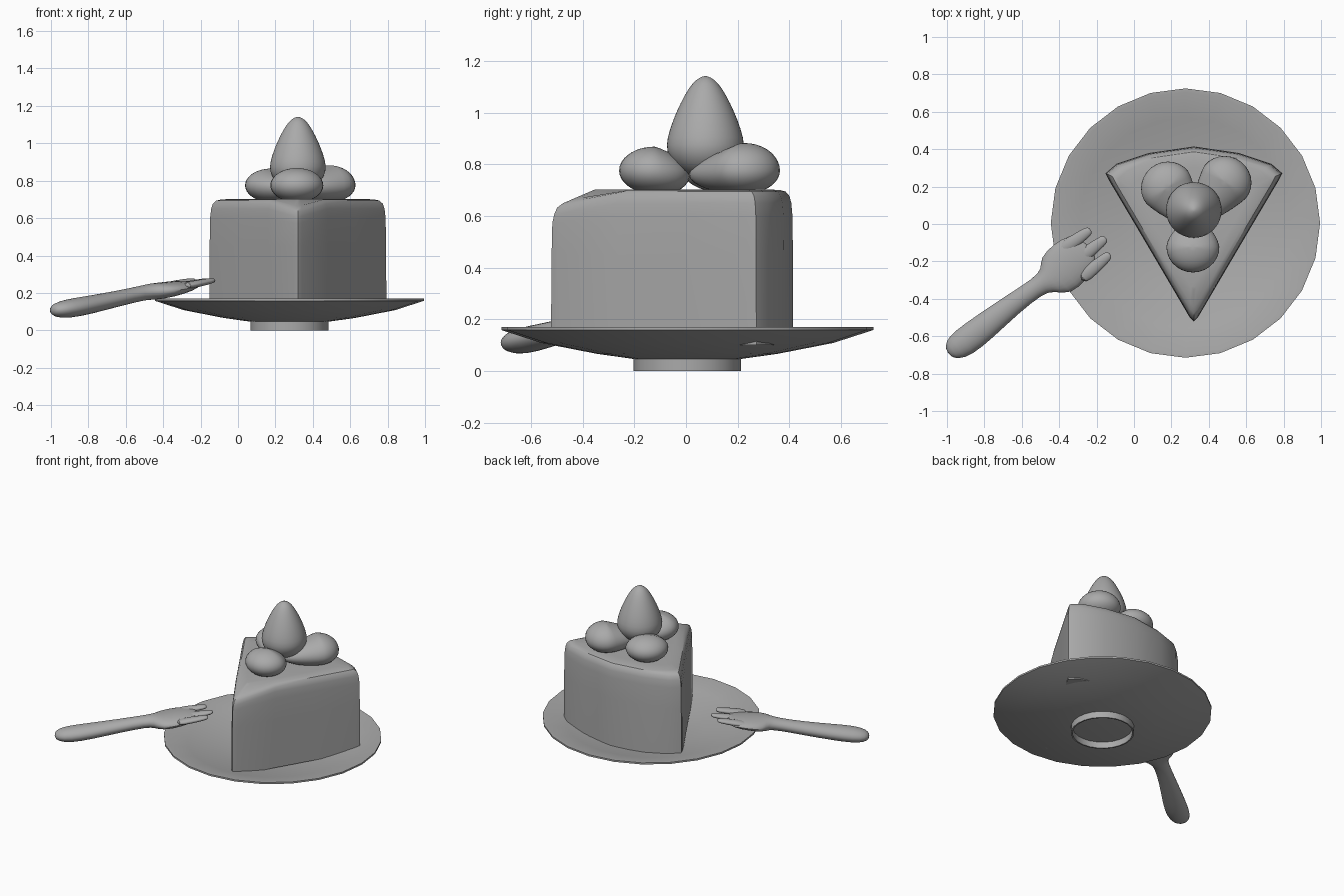
import bpy, bmesh, math
from mathutils import Vector

if "Cube" in bpy.data.objects:
    bpy.data.objects.remove(bpy.data.objects["Cube"], do_unlink=True)

clay = bpy.data.materials.new("clay grey")
clay.use_nodes = True
GREY = (0.4, 0.4, 0.4, 1)
clay.diffuse_color = GREY
clay.node_tree.nodes["Principled BSDF"].inputs["Base Color"].default_value = GREY


def finish(bm, name, angle=40, subdiv=0):
    bmesh.ops.remove_doubles(bm, verts=bm.verts, dist=1e-5)
    bmesh.ops.recalc_face_normals(bm, faces=bm.faces)
    mesh = bpy.data.meshes.new(name)
    bm.to_mesh(mesh)
    bm.free()
    mesh.materials.append(clay)
    obj = bpy.data.objects.new(name, mesh)
    bpy.context.collection.objects.link(obj)
    if subdiv:
        mod = obj.modifiers.new("smooth", "SUBSURF")
        mod.levels = mod.render_levels = subdiv
    bpy.ops.object.select_all(action="DESELECT")
    bpy.context.view_layer.objects.active = obj
    obj.select_set(True)
    bpy.ops.object.shade_smooth_by_angle(angle=math.radians(angle))
    return obj


def loft(name, rings, closed=False, angle=40, subdiv=0):
    """Skin rings of points; cap the ends, or join them when closed."""
    bm = bmesh.new()
    loops = [[bm.verts.new(p) for p in ring] for ring in rings]
    pairs = list(zip(loops, loops[1:]))
    if closed:
        pairs.append((loops[-1], loops[0]))
    for a, b in pairs:
        for i in range(len(a)):
            j = (i + 1) % len(a)
            bm.faces.new((a[i], a[j], b[j], b[i]))
    if not closed:
        bm.faces.new(loops[0])
        bm.faces.new(loops[-1])
    return finish(bm, name, angle, subdiv)


def turned(name, profile, centre, sides=24, closed=False, angle=40, subdiv=0):
    """Turn (radius, height) points about a vertical axis."""
    turns = [math.tau * i / sides for i in range(sides)]
    rings = [[(centre[0] + r * math.cos(t), centre[1] + r * math.sin(t), z)
              for t in turns] for r, z in profile]
    return loft(name, rings, closed, angle, subdiv)


def strip(name, stations, sides=12):
    """Loft flattened ovals along a path of (x, y, z, half width, half thickness)."""
    rings = []
    for k, (x, y, z, w, h) in enumerate(stations):
        a = Vector(stations[max(k - 1, 0)][:3])
        b = Vector(stations[min(k + 1, len(stations) - 1)][:3])
        ahead = (b - a).normalized()
        side = ahead.cross(Vector((0, 0, 1))).normalized()
        up = side.cross(ahead)
        rings.append([Vector((x, y, z)) + side * w * math.cos(t) + up * h * math.sin(t)
                      for t in (math.tau * i / sides for i in range(sides))])
    return loft(name, rings, angle=80, subdiv=1)


# Plate and its hollow foot
PLATE = (0.275, 0.005)
turned("plate", [(0.002, 0.075), (0.2, 0.078), (0.35, 0.095), (0.565, 0.137), (0.7, 0.17),
                 (0.72, 0.17), (0.72, 0.158), (0.565, 0.108), (0.35, 0.066),
                 (0.2, 0.045), (0.002, 0.045)], PLATE)
turned("plate_foot", [(0.208, 0.05), (0.208, 0), (0.198, 0), (0.198, 0.05)], PLATE, closed=True)

# Cake wedge: shrinking outlines towards a rounded top, dipping at the tip
half = [(0, -0.522), (0.022, -0.5), (0.16, -0.265), (0.31, -0.01), (0.455, 0.235),
        (0.473, 0.272), (0.415, 0.322), (0.24, 0.38), (0, 0.415)]
outline = half + [(-x, y) for x, y in reversed(half[1:-1])]
CX, CY = 0.32, 0.05
levels = [(1, 0.1), (1, 0.2), (0.997, 0.45), (0.992, 0.6), (0.98, 0.65), (0.96, 0.677),
          (0.92, 0.694), (0.86, 0.7), (0.7, 0.703)]
rings = []
for s, z in levels:
    ring = []
    for x, y in outline:
        near_tip = max(0, (-0.3 - y) / 0.22)
        dip = 0.045 * near_tip * max(0, min(1, (z - 0.55) / 0.08)) * min(1, (s - 0.7) / 0.2)
        ring.append((CX + x * s, CY + (y - CY) * s, z - dip))
    rings.append(ring)
loft("cake_slice", rings, angle=32)

# Cream dollops: squashed balls drawn out towards the middle
def dollop(name, x, y, top, tail):
    bm = bmesh.new()
    bmesh.ops.create_uvsphere(bm, u_segments=28, v_segments=18, radius=1)
    inward = Vector((0.32 - x, 0.0 - y, 0)).normalized()
    side = Vector((-inward.y, inward.x, 0))
    tall = top - 0.775
    for v in bm.verts:
        along, across, up = v.co.dot(inward), v.co.dot(side), v.co.z
        pull = max(0, along)
        along *= 0.137 + tail * pull
        across *= 0.142 * (1 - 0.15 * pull)
        up *= tall * (1 - 0.25 * pull) if up > 0 else 0.09
        v.co = Vector((x, y, 0.775 - 0.015 * pull + up)) + inward * along + side * across
    finish(bm, name, 60)


dollop("cream_front", 0.315, -0.122, 0.868, 0.0)
dollop("cream_right", 0.178, 0.195, 0.865, 0.1)
dollop("cream_left", 0.488, 0.225, 0.882, 0.12)

# Strawberry
turned("strawberry", [(0.004, 0.745), (0.07, 0.755), (0.125, 0.795), (0.153, 0.85),
                      (0.15, 0.9), (0.127, 0.97), (0.098, 1.035), (0.065, 1.095),
                      (0.035, 1.13), (0.004, 1.142)], (0.32, 0.075), 24, angle=80, subdiv=1)

# Fork handle flowing into the head
strip("fork_handle", [(-0.995, -0.69, 0.105, 0.02, 0.015), (-0.975, -0.675, 0.107, 0.062, 0.04),
                      (-0.91, -0.635, 0.115, 0.083, 0.054), (-0.8, -0.55, 0.135, 0.077, 0.051),
                      (-0.65, -0.43, 0.168, 0.06, 0.044), (-0.51, -0.33, 0.2, 0.05, 0.041),
                      (-0.46, -0.3, 0.208, 0.07, 0.046), (-0.42, -0.28, 0.21, 0.135, 0.046),
                      (-0.34, -0.2, 0.226, 0.135, 0.04), (-0.27, -0.13, 0.242, 0.11, 0.026),
                      (-0.25, -0.11, 0.248, 0.05, 0.01)])

# Fork tines
for label, (x0, y0), (x1, y1) in (("left", (-0.4, -0.15), (-0.232, -0.03)),
                                  ("middle", (-0.31, -0.2), (-0.15, -0.075)),
                                  ("right", (-0.29, -0.3), (-0.128, -0.16))):
    stations = []
    for f, w, h in ((0, 0.04, 0.02), (0.5, 0.036, 0.02), (0.85, 0.029, 0.016),
                    (0.97, 0.022, 0.013), (1, 0.008, 0.005)):
        stations.append((x0 + (x1 - x0) * f, y0 + (y1 - y0) * f, 0.235 + 0.033 * f, w, h))
    strip("fork_tine_" + label, stations)
